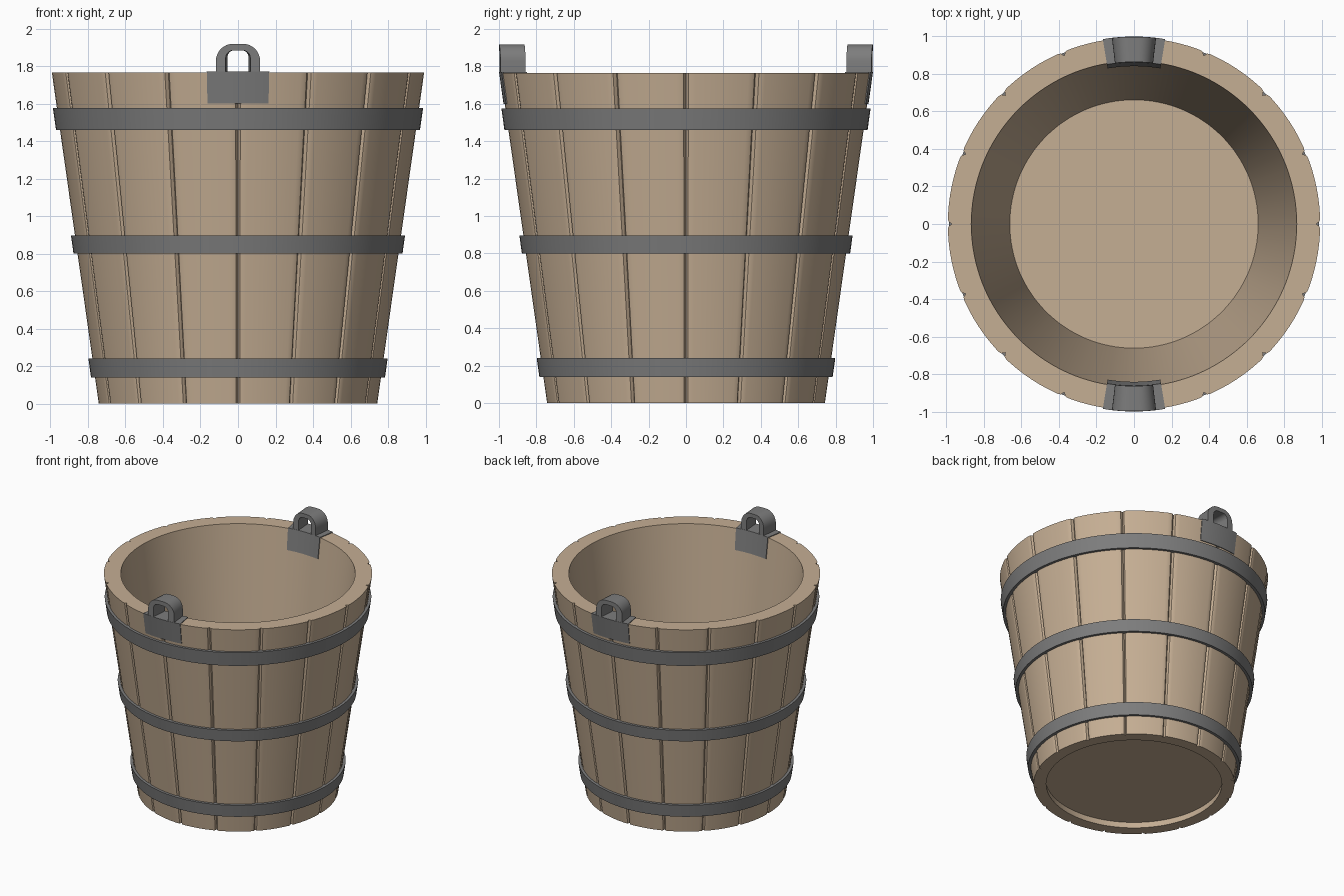
import bpy, bmesh, math

if "Cube" in bpy.data.objects:
    bpy.data.objects.remove(bpy.data.objects["Cube"])

H = 1.765


def material(name, rgb):
    m = bpy.data.materials.new(name)
    m.diffuse_color = (*rgb, 1)
    m.use_nodes = True
    m.node_tree.nodes["Principled BSDF"].inputs["Base Color"].default_value = m.diffuse_color
    return m


WOOD = material("pale wood", (0.56, 0.425, 0.295))
IRON = material("grey iron", (0.205, 0.205, 0.205))


def outer(z):
    return 0.743 + (0.993 - 0.743) * z / H


def inner(z):
    return 0.650 + (0.868 - 0.650) * z / H


def sweep(name, sections, mat, closed=True):
    """Skin a list of equal-length closed (x, y, z) sections into a solid."""
    bm = bmesh.new()
    rows = [[bm.verts.new(p) for p in s] for s in sections]
    n = len(rows[0])
    count = len(rows) if closed else len(rows) - 1
    for i in range(count):
        a, b = rows[i], rows[(i + 1) % len(rows)]
        for j in range(n):
            k = (j + 1) % n
            bm.faces.new((a[j], b[j], b[k], a[k]))
    if not closed:
        bm.faces.new(rows[0])
        bm.faces.new(rows[-1][::-1])
    bmesh.ops.recalc_face_normals(bm, faces=bm.faces)
    me = bpy.data.meshes.new(name)
    bm.to_mesh(me)
    bm.free()
    me.materials.append(mat)
    for p in me.polygons:
        p.use_smooth = True
    me.set_sharp_from_angle(angle=math.radians(28))
    ob = bpy.data.objects.new(name, me)
    bpy.context.collection.objects.link(ob)
    return ob


def polar(a, r, z):
    return (r * math.cos(a), r * math.sin(a), z)


# Stave wall: 16 staves, separated by narrow V grooves on the outside
step = math.tau / 16
sections = []
for i in range(16):
    stave = [(0, 0.022), (0.013, 0.004), (0.028, 0)]
    stave += [(step * k / 8, 0) for k in range(1, 8)]
    stave += [(step - 0.028, 0), (step - 0.013, 0.004)]
    for da, cut in stave:
        a = i * step + da
        sections.append([polar(a, outer(0) - cut, 0), polar(a, outer(H) - cut, H),
                         polar(a, inner(H), H), polar(a, inner(0), 0)])
sweep("stave_wall", sections, WOOD)

# Floor disc, slightly recessed from below
bpy.ops.mesh.primitive_cylinder_add(vertices=96, radius=0.664, depth=0.05,
                                    location=(0, 0, 0.075))
floor = bpy.context.object
floor.name = "floor"
floor.data.materials.append(WOOD)

# Three tapered hoops
for name, z0, z1 in (("lower_hoop", 0.14, 0.24), ("middle_hoop", 0.80, 0.895),
                     ("upper_hoop", 1.46, 1.575)):
    sections = []
    for i in range(128):
        a = math.tau * i / 128
        sections.append([polar(a, outer(z0) + 0.021, z0), polar(a, outer(z1) + 0.021, z1),
                         polar(a, outer(z1) - 0.01, z1), polar(a, outer(z0) - 0.01, z0)])
    sweep(name, sections, IRON)


def arch(w, z0, z1, r):
    """Points of an upside-down U with rounded shoulders: (x, z)."""
    half = [(w, z0)]
    for k in range(9):
        t = math.pi / 2 * k / 8
        half.append((w - r + r * math.cos(t), z1 - r + r * math.sin(t)))
    return half + [(-x, z) for x, z in reversed(half)]


# Handle brackets front and back: saddle over the rim plus a pierced lug
LOW, TOP = 1.60, H + 0.006
for name, mid in (("front", -math.pi / 2), ("back", math.pi / 2)):
    sections = []
    for k in range(13):
        a = mid + math.radians(9.6) * (k / 6 - 1)
        sections.append([polar(a, outer(LOW) + 0.006, LOW), polar(a, outer(TOP) + 0.006, TOP),
                         polar(a, inner(TOP) - 0.006, TOP), polar(a, inner(LOW) - 0.006, LOW)])
    sweep(name + "_bracket_saddle", sections, IRON, closed=False)

    sections = []
    for (xo, zo), (xi, zi) in zip(arch(0.118, H, 1.918, 0.09), arch(0.066, H, 1.884, 0.042)):
        ao, ai = mid + xo, mid + xi
        sections.append([polar(ao, 0.999, zo), polar(ao, 0.864, zo),
                         polar(ai, 0.864, zi), polar(ai, 0.999, zi)])
    sweep(name + "_bracket_lug", sections, IRON, closed=False)
